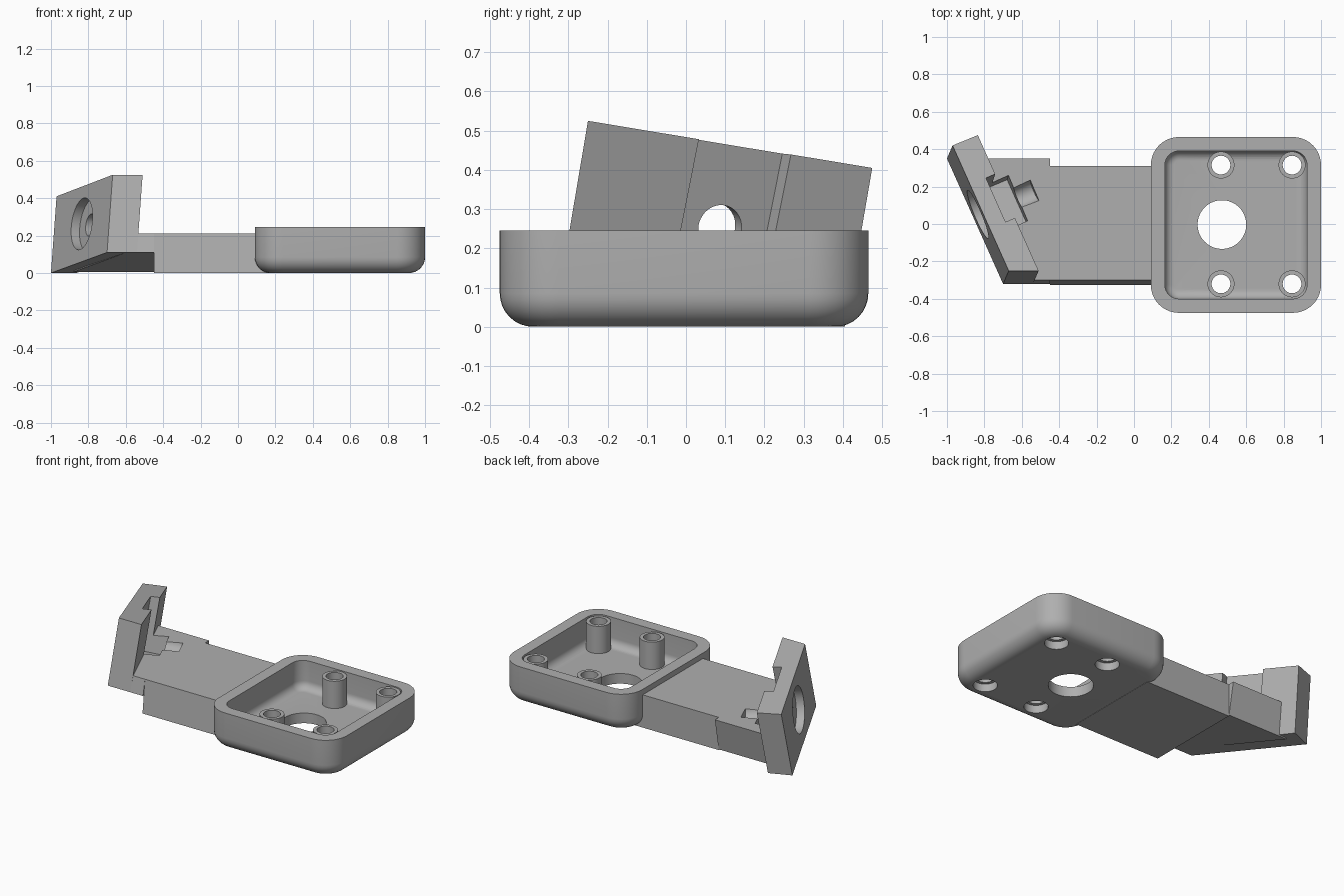
import bpy, bmesh
from math import sin, cos, pi
from mathutils import Vector, Matrix

if "Cube" in bpy.data.objects:
    bpy.data.objects.remove(bpy.data.objects["Cube"], do_unlink=True)

grey = bpy.data.materials.new("plain grey")
grey.use_nodes = True
grey.diffuse_color = (0.43, 0.43, 0.43, 1)
grey.node_tree.nodes["Principled BSDF"].inputs["Base Color"].default_value = grey.diffuse_color


def loft(name, rings):
    """Solid skinned through closed rings of equal length, capped at both ends."""
    bm = bmesh.new()
    loops = [[bm.verts.new(p) for p in ring] for ring in rings]
    n = len(loops[0])
    for a, b in zip(loops, loops[1:]):
        for i in range(n):
            j = (i + 1) % n
            bm.faces.new((a[i], a[j], b[j], b[i]))
    bm.faces.new(loops[0][::-1])
    bm.faces.new(loops[-1])
    bmesh.ops.recalc_face_normals(bm, faces=bm.faces)
    mesh = bpy.data.meshes.new(name)
    bm.to_mesh(mesh)
    bm.free()
    mesh.materials.append(grey)
    ob = bpy.data.objects.new(name, mesh)
    bpy.context.collection.objects.link(ob)
    return ob


def cylinder(name, r, z0, z1, x=0, y=0, frame=None, n=48):
    rings = [[Vector((x + r * cos(2 * pi * i / n), y + r * sin(2 * pi * i / n), z))
              for i in range(n)] for z in (z0, z1)]
    if frame:
        rings = [[frame @ p for p in ring] for ring in rings]
    return loft(name, rings)


def box(name, lo, hi, frame):
    square = ((0, 0), (1, 0), (1, 1), (0, 1))
    return loft(name, [[frame @ Vector(((lo[0], hi[0])[i], (lo[1], hi[1])[j], z))
                        for i, j in square] for z in (lo[2], hi[2])])


def activate(ob):
    bpy.ops.object.select_all(action='DESELECT')
    ob.select_set(True)
    bpy.context.view_layer.objects.active = ob


def cut(ob, cutters):
    activate(ob)
    for c in cutters:
        mod = ob.modifiers.new("cut", 'BOOLEAN')
        mod.operation, mod.solver, mod.object = 'DIFFERENCE', 'EXACT', c
        bpy.ops.object.modifier_apply(modifier=mod.name)


def smooth(ob):
    activate(ob)
    bpy.ops.object.shade_smooth_by_angle(angle=pi / 6)


def remove(obs):
    for o in obs:
        bpy.data.objects.remove(o, do_unlink=True)


# Tray: rounded rectangle rings, up the outside and down the inside
def rounded(inset, z, steps=10):
    hx, hy, r = 0.455 - inset, 0.47 - inset, max(0.15 - inset, 0.01)
    ring = []
    for q, (sx, sy) in enumerate(((1, 1), (-1, 1), (-1, -1), (1, -1))):
        for k in range(steps + 1):
            a = (q + k / steps) * pi / 2
            ring.append((0.545 + sx * (hx - r) + r * cos(a),
                         -0.005 + sy * (hy - r) + r * sin(a), z))
    return ring


arc = [k / 8 * pi / 2 for k in range(9)]
FILLET, WALL, RIM, FLOOR, INNER = 0.085, 0.075, 0.245, 0.065, 0.05
rings = [rounded(FILLET * (1 - sin(a)), FILLET * (1 - cos(a))) for a in arc]
rings += [rounded(0, RIM), rounded(WALL, RIM)]
rings += [rounded(WALL + INNER * (1 - cos(a)), FLOOR + INNER * (1 - sin(a))) for a in arc]
tray = loft("tray", rings)

# Screw posts with through holes and recesses below
spots = [(x, y) for x in (0.465, 0.845) for y in (-0.32, 0.315)]
drills = [cylinder("centre_drill", 0.13, -0.1, 0.3, 0.47, -0.003, n=64)]
posts = []
for i, (x, y) in enumerate(spots):
    post = cylinder(f"screw_post_{i + 1}", 0.072, 0.052, 0.24, x, y)
    hole = cylinder("screw_drill", 0.05, -0.1, 0.3, x, y)
    recess = cylinder("recess_drill", 0.07, -0.1, 0.05, x, y)
    cut(post, [hole])
    drills += [hole, recess]
    posts.append(post)
cut(tray, drills)
remove(drills)
for ob in [tray] + posts:
    smooth(ob)

# Arm leading from the tray
arm_profile = ((-0.325, 0), (0.31, 0), (0.31, 0.21), (-0.3, 0.21))
loft("arm", [[(x, y, z) for y, z in arm_profile] for x in (-0.45, 0.16)])

# Tilted arm end, sliced to follow the angled plate
end_profile = ((-0.32, 0.11), (0.312, 0.006), (0.35, 0.21), (-0.3, 0.21))
arm_end = loft("arm_end", [[(-0.74 - 0.448 * y, y, z) for y, z in end_profile],
                           [(-0.45, y, z) for y, z in end_profile]])

# Angled mounting plate
plate = loft("mounting_plate", [
    [(-1, 0.35, 0), (-0.865, 0.405, 0), (-0.54, -0.32, 0.11), (-0.7, -0.32, 0.11)],
    [(-0.97, 0.42, 0.41), (-0.835, 0.475, 0.405), (-0.51, -0.25, 0.525), (-0.67, -0.25, 0.525)]])

# Plate frame: x along the plate, y up the plate, z through it from the outer face
along = Vector((0.404, -0.902, 0.155)).normalized()
up = Vector((0.072, 0.168, 0.983))
up = (up - along * up.dot(along)).normalized()
through = up.cross(along)
frame = Matrix.Translation((-0.836, 0.051, 0.263)) @ Matrix((along, up, through)).transposed().to_4x4()

# Bolt hole, outer recess and nut slot open at the top
cutters = [cylinder("bolt_drill", 0.06, -0.1, 0.335, frame=frame),
           cylinder("head_drill", 0.14, -0.1, 0.05, frame=frame, n=64),
           box("nut_slot_cutter", (-0.13, -0.12, 0.092), (0.13, 0.5, 0.238), frame)]
cut(plate, cutters)
cut(arm_end, [cutters[0], cutters[2]])
remove(cutters)
for ob in (plate, arm_end):
    smooth(ob)
